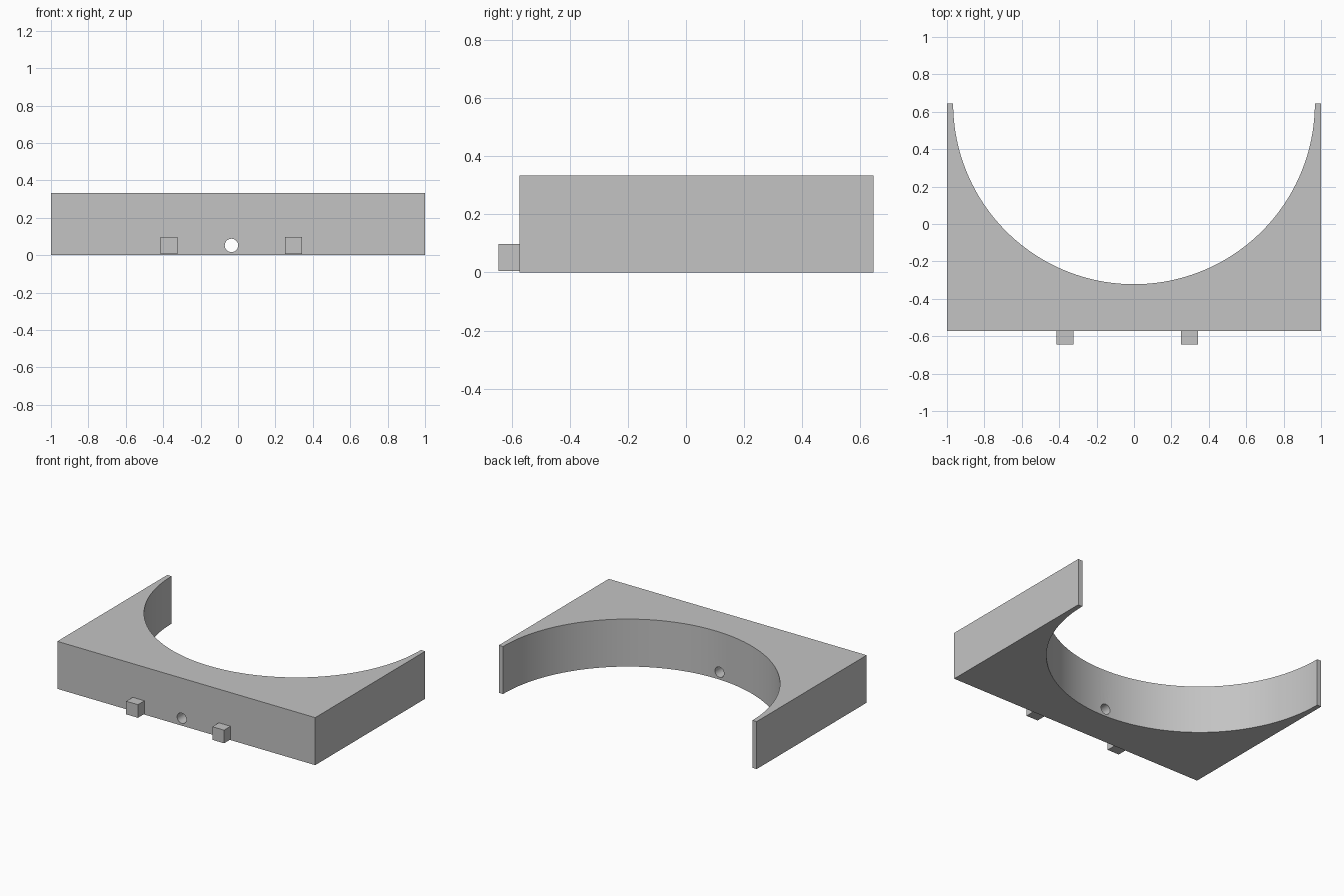
import bpy, bmesh, math
from mathutils import Matrix

cube = bpy.data.objects.get("Cube")
if cube:
    bpy.data.objects.remove(cube, do_unlink=True)

FRONT, BACK, HEIGHT, RADIUS = -0.573, 0.645, 0.333, 0.967

grey = bpy.data.materials.new("light_grey")
grey.use_nodes = True
colour = (0.55, 0.55, 0.55, 1)
grey.diffuse_color = colour
grey.node_tree.nodes["Principled BSDF"].inputs["Base Color"].default_value = colour


def add_object(name, bm):
    bmesh.ops.recalc_face_normals(bm, faces=bm.faces)
    mesh = bpy.data.meshes.new(name)
    bm.to_mesh(mesh)
    bm.free()
    mesh.materials.append(grey)
    obj = bpy.data.objects.new(name, mesh)
    bpy.context.collection.objects.link(obj)
    return obj


# Block with a half-round cradle: plan outline extruded upwards
steps = 96
outline = [(-1, BACK), (-1, FRONT), (1, FRONT), (1, BACK)]
for i in range(steps + 1):
    a = -math.pi * i / steps
    outline.append((RADIUS * math.cos(a), BACK + RADIUS * math.sin(a)))
bm = bmesh.new()
base = bm.faces.new([bm.verts.new((x, y, 0)) for x, y in outline])
top = bmesh.ops.extrude_face_region(bm, geom=[base])["geom"]
bmesh.ops.translate(bm, vec=(0, 0, HEIGHT),
                    verts=[g for g in top if isinstance(g, bmesh.types.BMVert)])
block = add_object("cradle_block", bm)

# Round hole through the front wall
bm = bmesh.new()
bmesh.ops.create_cone(bm, cap_ends=True, segments=32, radius1=0.036, radius2=0.036, depth=0.6,
                      matrix=Matrix.Translation((-0.035, -0.45, 0.052)) @ Matrix.Rotation(math.pi / 2, 4, 'X'))
cutter = add_object("hole_cutter", bm)
cutter.hide_render = True
hole = block.modifiers.new("hole", 'BOOLEAN')
hole.operation = 'DIFFERENCE'
hole.solver = 'EXACT'
hole.object = cutter

# Apply the cut, then smooth the curved walls only
bpy.context.view_layer.objects.active = block
for obj in bpy.context.selected_objects:
    obj.select_set(False)
block.select_set(True)
bpy.ops.object.modifier_apply(modifier="hole")
bpy.data.objects.remove(cutter, do_unlink=True)
bpy.ops.object.shade_smooth_by_angle(angle=math.radians(30))

# Two small locating tabs on the front
for side, x in (("right", -0.37), ("left", 0.298)):
    bm = bmesh.new()
    bmesh.ops.create_cube(bm, size=1, matrix=Matrix.Translation((x, FRONT - 0.036, 0.051))
                          @ Matrix.Diagonal((0.091, 0.072, 0.092, 1)))
    add_object(side + "_front_tab", bm)
